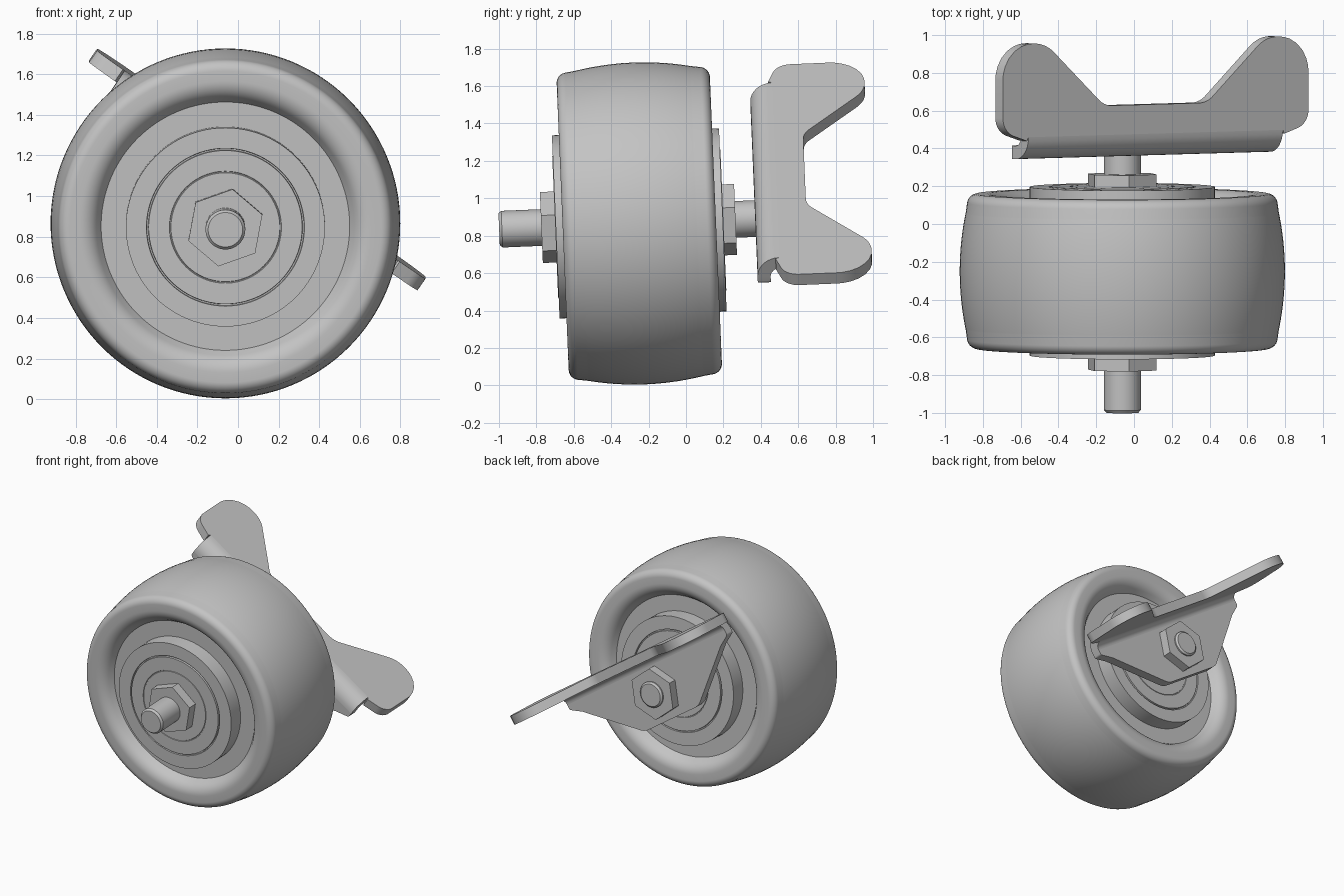
import bpy, bmesh, math
from mathutils import Matrix, Vector

cube = bpy.data.objects.get("Cube")
if cube:
    bpy.data.objects.remove(cube)

grey = bpy.data.materials.new("plain_grey")
grey.use_nodes = True
COLOUR = (0.55, 0.55, 0.55, 1)
grey.diffuse_color = COLOUR
grey.node_tree.nodes["Principled BSDF"].inputs["Base Color"].default_value = COLOUR

# The axle leans back slightly; the bracket is also turned about the axle
AXLE = Matrix.Translation((-0.062, 0, 0.876)) @ Matrix.Rotation(math.radians(2.4), 4, "X")
BRACKET = AXLE @ Matrix.Rotation(math.radians(34.8), 4, "Y")
MID = -0.25      # middle of the wheel along the axle


def finish(name, bm, matrix):
    bmesh.ops.remove_doubles(bm, verts=bm.verts, dist=1e-5)
    bmesh.ops.recalc_face_normals(bm, faces=bm.faces)
    bm.transform(matrix)
    mesh = bpy.data.meshes.new(name)
    bm.to_mesh(mesh)
    bm.free()
    mesh.materials.append(grey)
    obj = bpy.data.objects.new(name, mesh)
    bpy.context.collection.objects.link(obj)
    bpy.ops.object.select_all(action="DESELECT")
    obj.select_set(True)
    bpy.context.view_layer.objects.active = obj
    bpy.ops.object.shade_smooth_by_angle(angle=math.radians(32))
    return obj


def rounded(corners, steps=7):
    """Turn (a, b, radius) corners into a path with filleted corners."""
    path = []
    for i, (a, b, radius) in enumerate(corners):
        p = Vector((a, b))
        if not radius:
            path.append(p)
            continue
        d0 = (Vector(corners[i - 1][:2]) - p).normalized()
        d1 = (Vector(corners[(i + 1) % len(corners)][:2]) - p).normalized()
        half = d0.angle(d1) / 2
        centre = p + (d0 + d1).normalized() * radius / math.sin(half)
        start = p + d0 * radius / math.tan(half) - centre
        end = p + d1 * radius / math.tan(half) - centre
        path += [centre + start.lerp(end, k / steps).normalized() * radius
                 for k in range(steps + 1)]
    return path


def lathe(name, profile, segments=96):
    """Spin an (along axle, radius) profile around the axle."""
    bm = bmesh.new()
    verts = [bm.verts.new((r, y, 0)) for y, r in profile]
    edges = [bm.edges.new(pair) for pair in zip(verts, verts[1:])]
    bmesh.ops.spin(bm, geom=verts + edges, cent=(0, 0, 0), axis=(0, 1, 0),
                   angle=math.tau, steps=segments)
    return finish(name, bm, AXLE)


def prism(name, outline, place, low, high, matrix):
    """Extrude a flat outline; place maps (a, b, depth) to a position."""
    bm = bmesh.new()
    face = bm.faces.new([bm.verts.new(place(a, b, low)) for a, b in outline])
    move = Vector(place(0, 0, high)) - Vector(place(0, 0, low))
    new = bmesh.ops.extrude_face_region(bm, geom=[face], use_keep_orig=True)["geom"]
    bmesh.ops.translate(bm, vec=move, verts=[v for v in new if isinstance(v, bmesh.types.BMVert)])
    return finish(name, bm, matrix)


def mirror_outline(half):
    return half + [(-a, b) for a, b in reversed(half)]


def both_sides(half):
    """Complete a profile given from the hub outwards on the front side."""
    return half + [(2 * MID - y, r) for y, r in reversed(half)]


# Wheel: crowned tread, rounded lips and recessed faces
side = rounded([(-0.58, 0, 0), (-0.58, 0.612, 0), (-0.66, 0.665, 0.1),
                (-0.66, 0.815, 0.055), (-0.56, 0.829, 0)])
crown = [(MID - 0.31 * math.cos(t), 0.829 + 0.032 * math.sin(t) ** 2)
         for t in (math.pi / 2 * k / 8 for k in range(1, 9))]
lathe("wheel_tire", both_sides(side + crown), 128)

# Hub with shallow grooves around the bearing
hub = [(-0.70, 0), (-0.70, 0.268), (-0.696, 0.27), (-0.696, 0.274), (-0.70, 0.276),
       (-0.70, 0.378), (-0.685, 0.38), (-0.685, 0.387), (-0.697, 0.389), (-0.697, 0.49),
       (-0.57, 0.49)]
lathe("wheel_hub", both_sides(hub))

# Axle rod with chamfered ends
lathe("axle_rod", [(-1, 0), (-1, 0.085), (-0.985, 0.098), (0.52, 0.098),
                   (0.532, 0.085), (0.532, 0)], 48)

# Hex nuts on both sides of the wheel and behind the bracket
hexagon = [(0.193 * math.cos(a), 0.193 * math.sin(a))
           for a in (math.radians(19.5 + 60 * k) for k in range(6))]
for name, low, high in (("front_nut", -0.774, -0.695), ("inner_nut", 0.19, 0.265),
                        ("bracket_nut", 0.435, 0.51)):
    prism(name, hexagon, lambda a, b, d: (a, d, b), low, high, AXLE)

# Bracket plate with two rounded lobes
lobe = rounded([(0, 0.49, 0), (0.82, 0.49, 0), (0.83, 0.47, 0), (0.985, 0.52, 0.1),
                (0.985, 0.985, 0.19), (0.71, 0.985, 0.19), (0.33, 0.645, 0.13), (0, 0.645, 0)])
plate = [tuple(p) for p in lobe[1:-1]]
prism("bracket_plate", mirror_outline(plate), lambda a, b, d: (a, b, d), 0.24, 0.31, BRACKET)

# Bend joining plate and flange
quarter = [math.pi / 2 * (1 + k / 8) for k in range(9)]
bend = [(0.49 + r * math.cos(t), 0.19 + r * math.sin(t))
        for r, turns in ((0.12, quarter), (0.05, quarter[::-1])) for t in turns]
prism("bracket_bend", bend, lambda a, b, d: (d, a, b), -0.82, 0.82, BRACKET)

# Flange the axle passes through
tab = rounded([(0, 0.19, 0), (0.82, 0.19, 0), (0.82, 0.15, 0.02), (0.72, 0.1, 0.05),
               (0.28, -0.22, 0.12), (0, -0.22, 0)])
flange = [tuple(p) for p in tab[1:-1]]
prism("bracket_flange", mirror_outline(flange), lambda a, b, d: (a, d, b), 0.37, 0.44, BRACKET)
